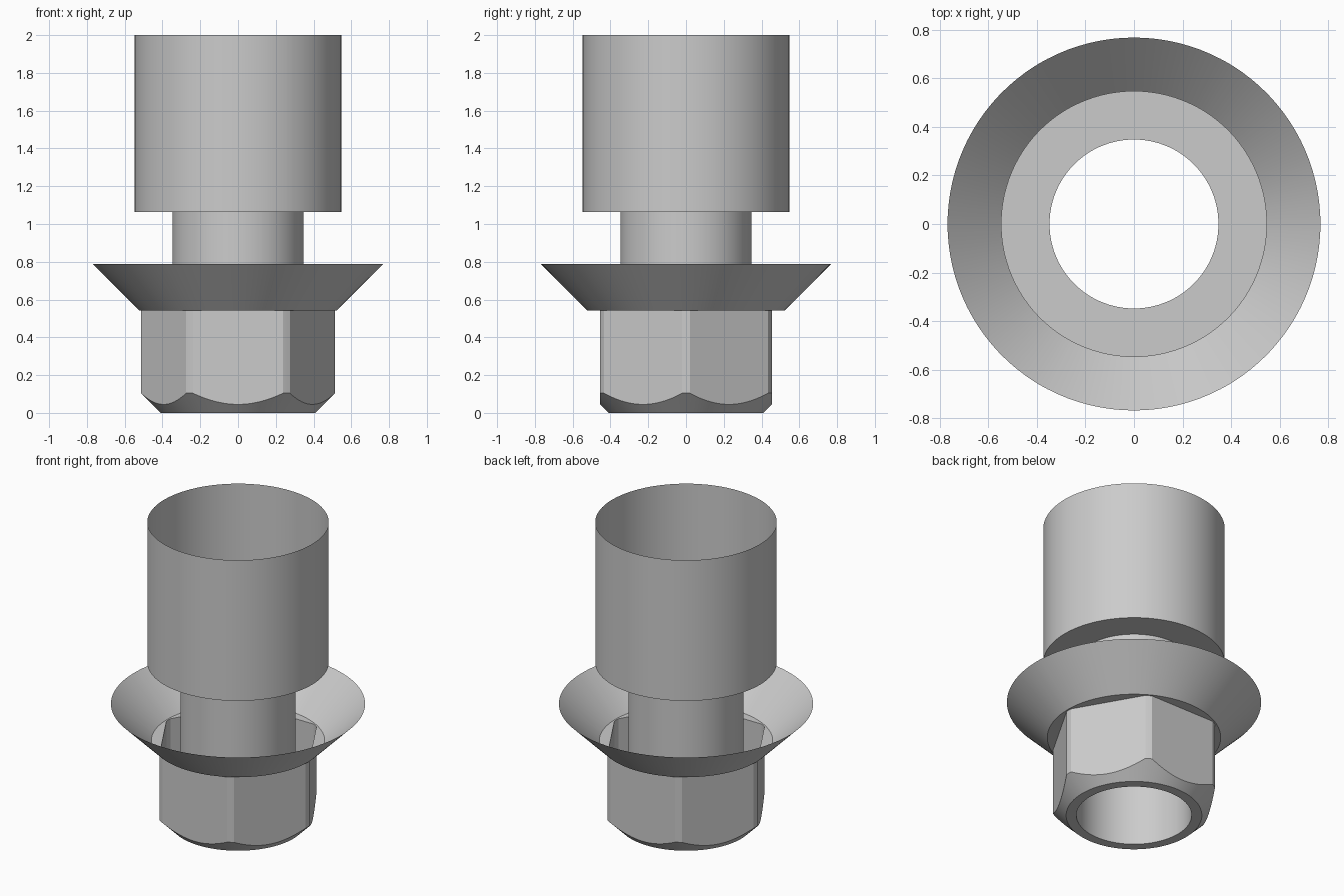
import bpy
import math

cube = bpy.data.objects.get("Cube")
if cube:
    bpy.data.objects.remove(cube, do_unlink=True)

# Main dimensions
BORE, SLEEVE, RIM, SEAT, TIP = 0.348, 0.548, 0.768, 0.524, 0.41
APOTHEM, CORNER = 0.455, 0.514
SEAT_Z, RIM_Z, FLANGE_Z, TOP_Z = 0.543, 0.788, 1.063, 2.0

steel = bpy.data.materials.new("grey steel")
steel.use_nodes = True
GREY = (0.6, 0.6, 0.6, 1)
steel.diffuse_color = GREY
steel.node_tree.nodes["Principled BSDF"].inputs["Base Color"].default_value = GREY

# Directions shared by every part, with exact stops where flats meet the rounded corners
half = math.acos(APOTHEM / CORNER)
sixth = math.pi / 3
angles = []
for side in range(6):
    middle = side * sixth + sixth / 2
    angles += [middle - half + 2 * half * i / 16 for i in range(17)]
    angles += [middle + half + (sixth - 2 * half) * i / 4 for i in range(1, 4)]


def hex_radius(angle):
    """Radius of a hexagon with rounded corners, flats facing front and back."""
    off = (angle % sixth) - sixth / 2
    return min(APOTHEM / math.cos(off), CORNER)


def circle(radius, z):
    return lambda a: (radius, z)


def loft(name, rings):
    """Open sheet skinned through rings; each ring maps an angle to (radius, z)."""
    n = len(angles)
    verts, faces = [], []
    for ring in rings:
        for a in angles:
            r, z = ring(a)
            verts.append((r * math.cos(a), r * math.sin(a), z))
    for k in range(len(rings) - 1):
        for i in range(n):
            j = (i + 1) % n
            faces.append((k * n + i, k * n + j, (k + 1) * n + j, (k + 1) * n + i))
    mesh = bpy.data.meshes.new(name)
    mesh.from_pydata(verts, [], faces)
    mesh.materials.append(steel)
    obj = bpy.data.objects.new(name, mesh)
    bpy.context.collection.objects.link(obj)
    bpy.ops.object.select_all(action="DESELECT")
    obj.select_set(True)
    bpy.context.view_layer.objects.active = obj
    bpy.ops.object.shade_smooth_by_angle(angle=math.radians(20))
    return obj


# Hexagonal base: bottom ring, turned chamfer that scallops the flats, upright sides
loft("hex_base", [
    circle(BORE, 0),
    circle(TIP, 0),
    lambda a: (hex_radius(a), hex_radius(a) - TIP),
    lambda a: (hex_radius(a), SEAT_Z),
])

# Flared collar: flat seat around the hexagon, then a thin cone
loft("flared_collar", [
    lambda a: (hex_radius(a), SEAT_Z),
    circle(SEAT, SEAT_Z),
    circle(RIM, RIM_Z),
])

# Neck tube running the full bore (wound to face outward)
loft("neck_tube", [circle(BORE, 0), circle(BORE, FLANGE_Z)])

# Upper sleeve: ring floor and thin wall, open at the top
loft("upper_sleeve", [
    circle(BORE, FLANGE_Z),
    circle(SLEEVE, FLANGE_Z),
    circle(SLEEVE, TOP_Z),
])
